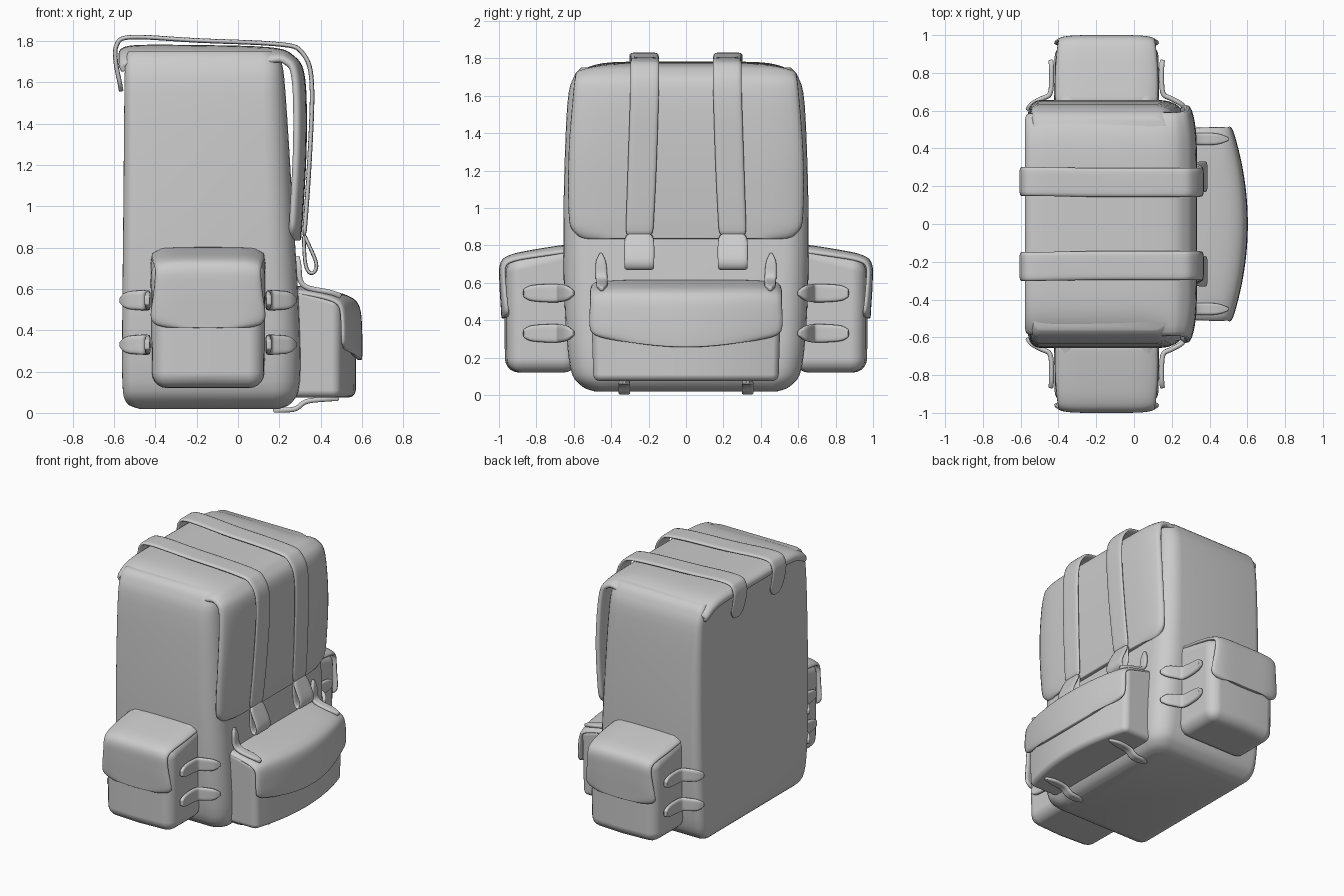
import bpy, bmesh, math
from mathutils import Vector

cube = bpy.data.objects.get("Cube")
if cube:
    bpy.data.objects.remove(cube)

grey = bpy.data.materials.new("plain_grey")
grey.use_nodes = True
grey.diffuse_color = (0.6, 0.6, 0.6, 1)
grey.node_tree.nodes["Principled BSDF"].inputs["Base Color"].default_value = grey.diffuse_color


def spline(pts, steps=4):
    """Smooth curve through tuples of any length."""
    out = []
    for i in range(len(pts) - 1):
        a, b, c, d = (pts[max(0, min(len(pts) - 1, i + k))] for k in (-1, 0, 1, 2))
        for s in range(steps):
            t = s / steps
            out.append([q + 0.5 * t * (r - p + t * (2*p - 5*q + 4*r - e + t * (3*q - 3*r + e - p)))
                        for p, q, r, e in zip(a, b, c, d)])
    return out + [list(pts[-1])]


def make(name, bm, mirror=False):
    bmesh.ops.recalc_face_normals(bm, faces=bm.faces)
    mesh = bpy.data.meshes.new(name)
    bm.to_mesh(mesh)
    bm.free()
    for p in mesh.polygons:
        p.use_smooth = True
    mesh.materials.append(grey)
    ob = bpy.data.objects.new(name, mesh)
    bpy.context.collection.objects.link(ob)
    if mirror:
        m = ob.modifiers.new("mirror", "MIRROR")
        m.use_axis = (False, True, False)
        m.use_mirror_merge = False
    return ob


def ribbon(name, pts, across, thick, cols=4, warp=None, mirror=True):
    """Cloth strip along points (x, y, z, half width)."""
    bm = bmesh.new()
    path, rows = spline(pts), []
    for i, (x, y, z, w) in enumerate(path):
        row = []
        for k in range(cols + 1):
            t = 2 * k / cols - 1
            p = Vector((x, y, z)) + Vector(across) * w * t
            if warp:
                p += Vector(warp(p, t, i / (len(path) - 1)))
            row.append(bm.verts.new(p))
        rows.append(row)
    for a, b in zip(rows, rows[1:]):
        for k in range(cols):
            bm.faces.new((a[k], a[k + 1], b[k + 1], b[k]))
    ob = make(name, bm, mirror)
    s = ob.modifiers.new("thickness", "SOLIDIFY")
    s.thickness, s.offset = thick, 0
    ob.modifiers.new("soft", "SUBSURF").levels = 1
    ob.modifiers["soft"].render_levels = 1
    return ob


def pocket(name, outline, low, high, centre, taper, bevel, mirror=False):
    """Upright bag from a plan outline, with a sloped top and rounded edges."""
    bm = bmesh.new()
    bottom = [bm.verts.new((centre[0] + (x - centre[0]) * taper,
                            centre[1] + (y - centre[1]) * taper, low)) for x, y in outline]
    top = [bm.verts.new((x, y, high(x, y))) for x, y in outline]
    bm.faces.new(bottom)
    bm.faces.new(top)
    for i in range(len(outline)):
        j = (i + 1) % len(outline)
        bm.faces.new((bottom[i], bottom[j], top[j], top[i]))
    ob = make(name, bm, mirror)
    b = ob.modifiers.new("rounded", "BEVEL")
    b.width, b.segments, b.limit_method = bevel, 5, "ANGLE"
    b.angle_limit = math.radians(35)
    b.harden_normals = True
    return ob


# Main bag: rounded plan sections (z, back, front, half depth, back radius, front radius)
sections = [(0.02, -0.48, 0.2, 0.49, 0.04, 0.08), (0.05, -0.54, 0.26, 0.56, 0.05, 0.1),
            (0.15, -0.56, 0.3, 0.62, 0.06, 0.13), (0.5, -0.56, 0.295, 0.65, 0.06, 0.14),
            (1.0, -0.555, 0.265, 0.655, 0.06, 0.13), (1.55, -0.55, 0.23, 0.635, 0.05, 0.11),
            (1.7, -0.545, 0.21, 0.6, 0.04, 0.09), (1.75, -0.53, 0.18, 0.56, 0.04, 0.08)]
bm = bmesh.new()
rings = []
for z, x0, x1, h, rb, rf in spline(sections):
    ring = []
    for cx, cy, r, start in ((x1 - rf, h - rf, rf, 0), (x0 + rb, h - rb, rb, 90),
                             (x0 + rb, rb - h, rb, 180), (x1 - rf, rf - h, rf, 270)):
        for k in range(7):
            a = math.radians(start + 15 * k)
            ring.append(bm.verts.new((cx + r * math.cos(a), cy + r * math.sin(a), z)))
    rings.append(ring)
for a, b in zip(rings, rings[1:]):
    for k in range(len(a)):
        j = (k + 1) % len(a)
        bm.faces.new((a[k], a[j], b[j], b[k]))
bm.faces.new(rings[0])
bm.faces.new(rings[-1])
make("main_bag", bm)


# Large flap over the top and down the front, its edges curling inwards
def curl(p, t, u):
    edge = abs(t) ** 10
    return (-0.04 * edge, 0, -0.07 * edge) if p.z < 1.7 and p.x > 0 else (0, 0, -0.07 * edge)


def main_curl(p, t, u):
    edge, front = abs(t) ** 8, max(0, min(1, (p.x - 0.1) / 0.2))
    return (-0.035 * edge * front, 0, -0.075 * edge * (1 - front) + 0.02 * edge * (u > 0.97))


ribbon("main_flap", [(-0.55, 0, 1.72, 0.58), (-0.53, 0, 1.758, 0.59), (-0.2, 0, 1.76, 0.595),
                     (0.15, 0, 1.75, 0.595), (0.255, 0, 1.715, 0.595), (0.305, 0, 1.62, 0.605),
                     (0.312, 0, 1.3, 0.63), (0.295, 0, 0.97, 0.63), (0.288, 0, 0.88, 0.605),
                     (0.284, 0, 0.835, 0.53)],
       (0, 1, 0), 0.042, 20, main_curl, False)

# Two long straps over the flap, each ending in a folded loop
ribbon("long_straps", [(-0.565, 0.225, 1.555, 0.03), (-0.573, 0.225, 1.6, 0.07),
                       (-0.592, 0.225, 1.7, 0.078), (-0.588, 0.225, 1.78, 0.078),
                       (-0.52, 0.225, 1.82, 0.078), (-0.2, 0.22, 1.803, 0.078),
                       (0.2, 0.22, 1.785, 0.078), (0.31, 0.22, 1.745, 0.078),
                       (0.358, 0.222, 1.6, 0.078), (0.345, 0.235, 1.2, 0.078),
                       (0.32, 0.25, 0.85, 0.075)], (0, 1, 0), 0.022)
ribbon("strap_loops", [(0.32, 0.25, 0.86, 0.06), (0.335, 0.25, 0.83, 0.08), (0.378, 0.25, 0.73, 0.082),
                       (0.372, 0.25, 0.685, 0.08), (0.345, 0.25, 0.68, 0.08),
                       (0.325, 0.25, 0.73, 0.08), (0.318, 0.25, 0.86, 0.075)], (0, 1, 0), 0.018)

# Front pocket with a bowed face, and its flap
bow = [(0.49 + 0.085 * (1 - (k / 6) ** 2), 0.51 * k / 6) for k in range(-6, 7)]
pocket("front_pocket", [(0.22, -0.51)] + bow + [(0.22, 0.51)], 0.075,
       lambda x, y: 0.6 - (x - 0.3) * 0.28, (0.4, 0), 0.97, 0.035)


def front_bow(p, t, u):
    reach = max(0, (p.x - 0.3) / 0.29)
    return (-0.085 * t * t * reach, 0, 0.075 * t * t * u ** 3 - 0.025 * t ** 8 * (1 - u))


ribbon("front_pocket_flap", [(0.27, 0, 0.605, 0.51), (0.44, 0, 0.58, 0.515), (0.54, 0, 0.55, 0.515),
                             (0.58, 0, 0.5, 0.515), (0.589, 0, 0.38, 0.52), (0.59, 0, 0.3, 0.51),
                             (0.588, 0, 0.255, 0.48)], (0, 1, 0), 0.026, 16, front_bow, False)

# Tongues holding the front pocket, above and below
ribbon("upper_tongues", [(0.285, 0.455, 0.76, 0.006), (0.295, 0.455, 0.71, 0.028),
                         (0.302, 0.452, 0.64, 0.032), (0.34, 0.45, 0.605, 0.032),
                         (0.44, 0.45, 0.585, 0.03), (0.5, 0.45, 0.565, 0.008)], (0, 1, 0), 0.025)
ribbon("lower_tongues", [(0.17, 0.33, 0.014, 0.008), (0.22, 0.33, 0.014, 0.03),
                         (0.28, 0.33, 0.02, 0.032), (0.33, 0.33, 0.055, 0.032),
                         (0.42, 0.33, 0.066, 0.03), (0.49, 0.33, 0.07, 0.008)], (0, 1, 0), 0.024)

# Side pockets and flaps
pocket("side_pockets", [(-0.425, 0.58), (0.135, 0.58), (0.13, 0.96), (-0.145, 0.975), (-0.42, 0.96)],
       0.12, lambda x, y: 0.8 - (y - 0.65) * 0.24, (-0.145, 0.6), 0.98, 0.075, True)


def side_curl(p, t, u):
    edge = abs(t) ** 6
    return (0, -0.03 * edge * u, -0.03 * edge * (1 - u) + 0.02 * t * t * u ** 4)


ribbon("side_pocket_flaps", [(-0.145, 0.64, 0.792, 0.275), (-0.145, 0.8, 0.767, 0.275),
                             (-0.145, 0.93, 0.74, 0.265), (-0.145, 0.982, 0.7, 0.258),
                             (-0.145, 0.985, 0.6, 0.265), (-0.145, 0.978, 0.48, 0.28),
                             (-0.145, 0.975, 0.43, 0.265), (-0.145, 0.974, 0.41, 0.22)],
       (1, 0, 0), 0.026, 12, side_curl)

# Pointed tongues tying the side pockets to the bag
for height, level in ((0.545, "upper"), (0.33, "lower")):
    for side, d, label in ((0.135, 1, "front"), (-0.425, -1, "back")):
        plan = [(0.14, 0.6, 0.012), (0.115, 0.635, 0.04), (0.06, 0.665, 0.048), (0.022, 0.685, 0.05),
                (0.012, 0.74, 0.05), (0.012, 0.83, 0.042), (0.016, 0.87, 0.02)]
        ribbon(f"{level}_{label}_tongues", [(side + d * x, y, height, w) for x, y, w in plan],
               (0, 0, 1), 0.026)
